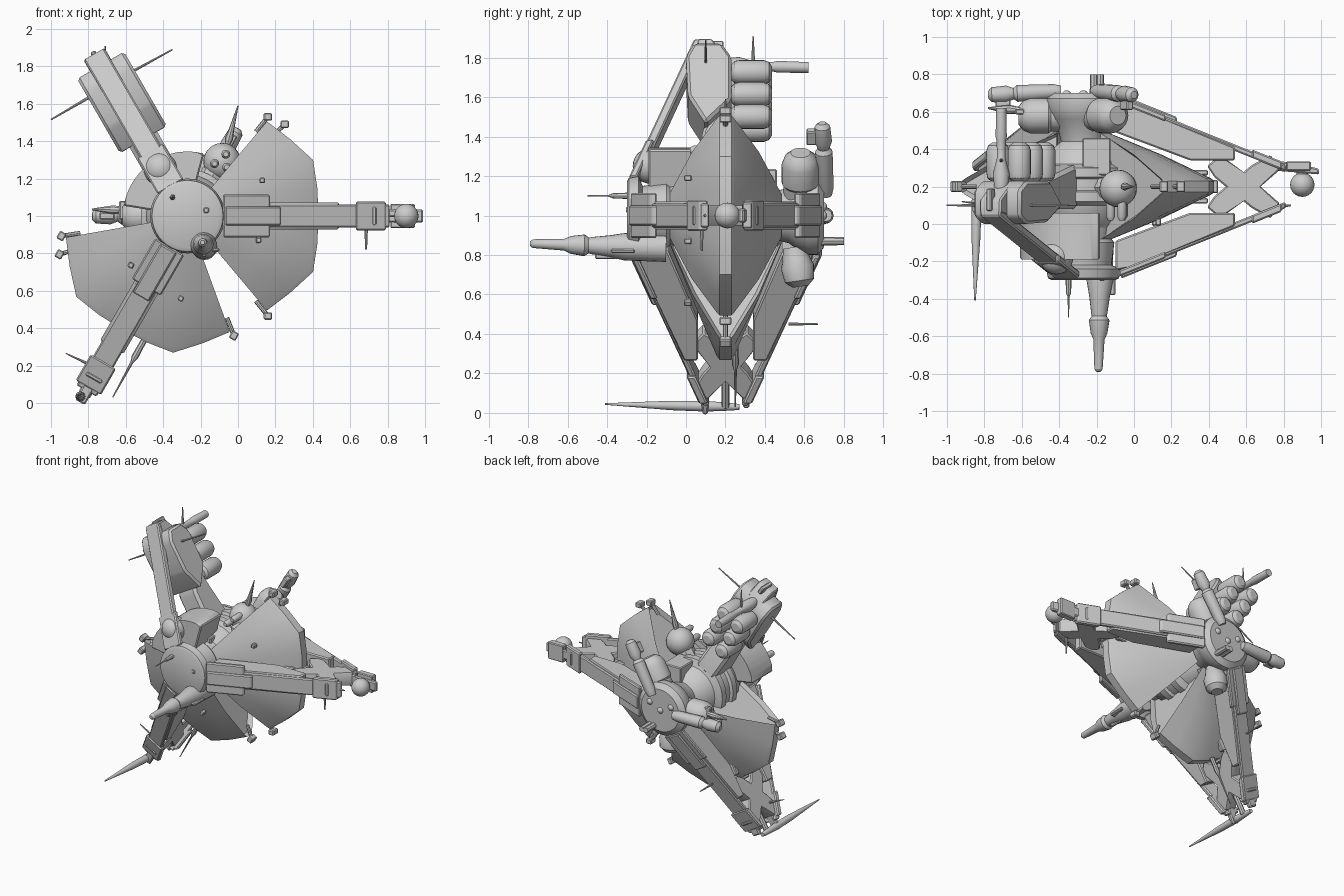
import bpy, bmesh, math
from mathutils import Matrix, Vector

if "Cube" in bpy.data.objects:
    bpy.data.objects.remove(bpy.data.objects["Cube"])

HUB = Vector((-0.27, 0.2, 1.0))
I = Matrix.Identity(4)


def arm(deg):
    """Local frame: x = radial, y = depth, z = sideways."""
    return Matrix.Translation(HUB) @ Matrix.Rotation(-math.radians(deg), 4, 'Y')


def finish(name, bm, M=I):
    bm.transform(M)
    bmesh.ops.recalc_face_normals(bm, faces=bm.faces[:])
    me = bpy.data.meshes.new(name)
    bm.to_mesh(me)
    bm.free()
    ob = bpy.data.objects.new(name, me)
    bpy.context.collection.objects.link(ob)
    return ob


def prism(name, pts, half, M=I, zc=0.0, bevel=0.008):
    bm = bmesh.new()
    lo = [bm.verts.new((x, y, zc - half)) for x, y in pts]
    hi = [bm.verts.new((x, y, zc + half)) for x, y in pts]
    bm.faces.new(lo)
    bm.faces.new(hi)
    n = len(pts)
    for i in range(n):
        j = (i + 1) % n
        bm.faces.new((lo[i], lo[j], hi[j], hi[i]))
    if bevel:
        bmesh.ops.bevel(bm, geom=bm.edges[:], offset=bevel, segments=1, affect='EDGES')
    return finish(name, bm, M)


def box(name, c, size, M=I, bevel=0.006):
    x, y, z = c
    a, b, h = [s / 2 for s in size]
    return prism(name, [(x - a, y - b), (x + a, y - b), (x + a, y + b), (x - a, y + b)], h, M, z, bevel)


def tube(name, a, b, prof, M=I, seg=20):
    """Turned part from a to b; prof = (fraction, radius) pairs."""
    a, b = M @ Vector(a), M @ Vector(b)
    q = (b - a).to_track_quat('Z', 'Y')
    bm = bmesh.new()
    rings = []
    for f, r in prof:
        rings.append([bm.verts.new(a.lerp(b, f) + q @ Vector((r * math.cos(k * math.tau / seg),
                      r * math.sin(k * math.tau / seg), 0))) for k in range(seg)])
    for p, q2 in zip(rings, rings[1:]):
        for k in range(seg):
            bm.faces.new((p[k], p[(k + 1) % seg], q2[(k + 1) % seg], q2[k]))
    bm.faces.new(rings[0])
    bm.faces.new(rings[-1])
    return finish(name, bm)


def rod(name, a, b, r=0.006, r2=None, M=I):
    return tube(name, a, b, [(0, r), (1, r if r2 is None else r2)], M, 8)


def ball(name, c, r, M=I):
    bm = bmesh.new()
    bmesh.ops.create_uvsphere(bm, u_segments=24, v_segments=14, radius=r)
    return finish(name, bm, Matrix.Translation(M @ Vector(c)))


def line_y(r):
    return -0.47 + (r - 0.2) * 0.402


def slab(name, r0, r1, lift, thick, half, M, s=1):
    """Plate lying along the sloping strut line; s = 1 front, -1 rear."""
    y0, y1 = line_y(r0) - lift, line_y(r1) - lift
    return prism(name, [(r0, s * y0), (r1, s * y1), (r1, s * (y1 + thick)), (r0, s * (y0 + thick))], half, M)


def fan(name, M):
    rim = [(-50, .66), (-37, .685), (-24, .735), (-12, .71), (0, .70), (12, .71), (24, .735), (37, .685), (50, .66)]
    bm = bmesh.new()
    secs = []
    for deg, R in rim:
        c, s = math.cos(math.radians(deg)), math.sin(math.radians(deg))
        sec = [(.14, .285), (.42, .17), (R - .02, .045), (R, .03), (R, -.03), (R - .02, -.045), (.42, -.17), (.14, -.285)]
        secs.append([bm.verts.new((r * c, h, r * s)) for r, h in sec])
    for p, q in zip(secs, secs[1:]):
        for k in range(8):
            bm.faces.new((p[k], p[(k + 1) % 8], q[(k + 1) % 8], q[k]))
    ends = [bm.faces.new(secs[0]), bm.faces.new(secs[-1])]
    bmesh.ops.recalc_face_normals(bm, faces=bm.faces[:])
    bmesh.ops.inset_individual(bm, faces=ends, thickness=0.022, depth=-0.03)
    finish(name, bm, M)


# central core, turned about the depth axis
tube("core", HUB + Vector((0, -.5, 0)), HUB + Vector((0, .5, 0)),
     [(0, .17), (.01, .19), (.06, .2), (.08, .15), (.2, .165), (.22, .15), (.28, .16), (.32, .2), (.4, .22), (.42, .25),
      (.47, .25), (.48, .23), (.54, .23), (.55, .25), (.6, .25), (.62, .2), (.7, .17), (.74, .12), (.82, .14),
      (.86, .17), (.92, .2), (.97, .2), (1, .16)], seg=40)
for t in (-.09, .0, .09):
    ball("rear_stud", (t - .27, .69, 1 + abs(t) * .5), .025)
sector = [(0, 0)] + [(.345 * math.cos(math.radians(d)), .345 * math.sin(math.radians(d))) for d in range(75, 179, 8)]
prism("hull_sector", sector, .125, Matrix.Translation(HUB) @ Matrix.Rotation(math.pi / 2, 4, 'X'), .265)

# two full arms, each with a fan, twin struts, panels and crossed tip braces
for deg, sgn in ((0, 1), (240, -1)):
    M = arm(deg)
    fan("fan", M)
    box("fan_ridge", (.67, 0, 0), (.1, .07, .07), M)
    for s in (1, -1):
        slab("root_plate", .19, .44, .008, .035, .115 if sgn > 0 else .09, M, s)
        slab("root_cover", .2, .5, .022, .03, .05, M, s)
        slab("strut", .2, 1.08, 0, .035, .062, M, s)
        slab("strut_end", .9, 1.06, .01, .045, .078, M, s)
        prism("panel", [(.17, -.45 * s), (.17, -.29 * s), (.57, -.14 * s), (.81, -.14 * s), (.81, -.21 * s),
                        (.28, -.42 * s)], .072, M)
        prism("tip_brace", [(.66, .11 * s), (.73, .17 * s), (.86, .075 * s), (1.05, -.09 * s), (1.0, -.17 * s),
                            (.9, -.115 * s), (.7, .05 * s)], .05, M)
        box("fan_rim_plate", (.6, .075 * s, 0), (.13, .03, .09), M)
    for x, z in ((.43, .53 * sgn), (.52, .49 * sgn), (.43, -.535 * sgn)):
        box("thruster", (x, 0, z), (.045, .06, .04), M)
        rod("thruster_stem", (x, 0, z), (x * .85, 0, z * .85), .012, M=M)
    for x, z in ((.4, .19), (.38, -.13)):
        box("fan_vent", (x, -.19, z), (.03, .04, .03), M)

# right arm tip
box("right_tip", (.88, .31, 1), (.13, .05, .13))
prism("right_tip_spar", [(.68, .34), (.7, .29), (.99, .265), (.99, .295), (.85, .33)], .035, zc=1)
ball("tip_ball", (.9, .21, 1), .065)
rod("tip_ball_neck", (.9, .21, 1), (.9, .3, 1), .03)
rod("tip_mast", (.685, .08, .94), (.685, .08, .82), .01, .005)
rod("tip_spike", (.76, .09, 1), (.84, .1, 1.0), .012, .004)

# lower-left arm tip with long needle craft
M = arm(240)
prism("lower_tip", [(1.02, -.13), (1.02, -.08), (1.15, -.09), (1.15, -.115)], .03, M)
prism("lower_tip_rear", [(1.02, .13), (1.02, .08), (1.11, .09), (1.11, .12)], .035, M)
rod("tip_keel", (.95, 0, 0), (1.12, 0, 0), .02, M=M)
tube("needle_craft", (-.84, .27, .03), (-.85, -.41, .045),
     [(0, .015), (.08, .02), (.25, .027), (.5, .024), (.75, .014), (1, .004)], seg=12)
rod("lower_mast", (-.76, .1, .19), (-.92, .12, .265), .01, .003)
tube("lower_boom", (-.5, .25, .34), (-.67, .25, .03), [(0, .016), (.3, .018), (.4, .008), (1, .003)], seg=8)

# upper-left arm: strut, housing, tanks, boom
M = arm(120)
slab("upper_strut", .3, 1.0, .01, .05, .062, M)
slab("upper_root_plate", .18, .4, .012, .04, .08, M)
ball("upper_root_ball", (.29, -.38, 0), .09, M)
prism("housing", [(.46, -.1), (.62, -.19), (.85, -.2), (.93, -.16), (.93, -.02), (.85, .03), (.6, .03)], .145, M, bevel=.015)
prism("housing_cap", [(.9, -.16), (1.0, -.14), (1.0, -.07), (.9, 0)], .065, M)
prism("neck", [(.2, -.12), (.45, -.12), (.62, -.04), (.58, .03), (.2, .12)], .085, M, bevel=.02)
for r in (.54, .67, .8):
    for t in (-.066, .066):
        tube("tank", (r, .03, t), (r, .235, t), [(0, .04), (.08, .057), (.2, .062), (.8, .062), (.93, .052), (1, .03)], M)
tube("sensor_boom", (-.71, .18, 1.76), (-.71, .62, 1.75), [(0, .035), (.2, .045), (.4, .022), (.6, .025), (.65, .03), (1, .027)])
rod("sensor_mast", (-.71, .34, 1.74), (-.71, .34, 1.91), .012, .003)
rod("cross_aerial", (-.76, .1, 1.655), (-1.0, .1, 1.515), .009, .004)
rod("cross_aerial", (-.66, .1, 1.72), (-.35, .1, 1.89), .009, .004)
box("housing_fin", (.99, -.07, 0), (.05, .12, .03), M)

# round dome between the upper arms
ball("dome", (-.085, .19, 1.29), .1)
for x, z in ((-.125, 1.28), (-.065, 1.33), (-.06, 1.26)):
    tube("dome_port", (x, .12, z), (x, .02, z), [(0, .024), (.8, .024), (1, .014)], seg=12)
rod("dome_neck", (-.085, .19, 1.29), HUB, .07)
tube("dome_mast", (-.06, .2, 1.37), (0, .2, 1.59), [(0, .012), (.2, .022), (.4, .015), (1, .003)], seg=8)

# rear docking modules with outer craft
for deg, length in ((60, .54), (180, .51)):
    M = arm(deg)
    tube("rear_module", (.1, .38, 0), (length * .68, .38, 0), [(0, .085), (.3, .085), (.35, .095), (.75, .095), (.9, .08), (1, .05)], M)
    tube("rear_craft", (.12, .51, 0), (length, .49, 0), [(0, .03), (.1, .04), (.6, .045), (.65, .03), (.75, .045), (.95, .04), (1, .02)], M, 12)
    box("rear_craft_block", (length - .08, .46, 0), (.08, .1, .04), M)
tube("rear_lower_pod", (-.27, .55, .84), (-.27, .58, .64), [(0, .06), (.3, .07), (.5, .085), (.85, .075), (1, .04)])
for x in (-.215, -.18):
    rod("rear_probe", (x, .6, .87), (x, .8, .87), .024, .02)

# left craft
tube("left_craft", (-.5, .6, 1.03), (-.78, .62, 1.035), [(0, .04), (.3, .03), (.35, .016), (.6, .025), (1, .005)], seg=10)
box("left_craft_wing", (-.61, .6, 1.03), (.05, .03, .1))

# docked front craft and front details
tube("front_craft", (-.18, -.1, .835), (-.19, -.79, .858),
     [(0, .07), (.3, .07), (.42, .055), (.55, .043), (.57, .04), (.6, .055), (.7, .045), (.75, .03), (.98, .022), (1, .012)])
box("front_craft_fin", (-.15, -.32, .82), (.1, .12, .02))
box("front_craft_keel", (-.18, -.38, .81), (.02, .16, .06))
tube("front_aerial", (-.35, -.28, 1.1), (-.35, -.5, 1.1), [(0, .016), (.4, .014), (.5, .005), (1, .003)], seg=8)
box("front_hatch", (-.17, -.295, 1.03), (.03, .02, .03))
rod("rear_strut_mast", (-.59, .52, .45), (-.59, .67, .45), .008, .004)
box("body_bridge", (-.2, .36, 1.17), (.15, .2, .13))
box("body_bridge", (-.27, .02, 1.13), (.14, .14, .1))

# smooth shading with crisp edges
for ob in bpy.context.collection.objects:
    ob.select_set(True)
    bpy.context.view_layer.objects.active = ob
bpy.ops.object.shade_smooth_by_angle(angle=math.radians(32))
